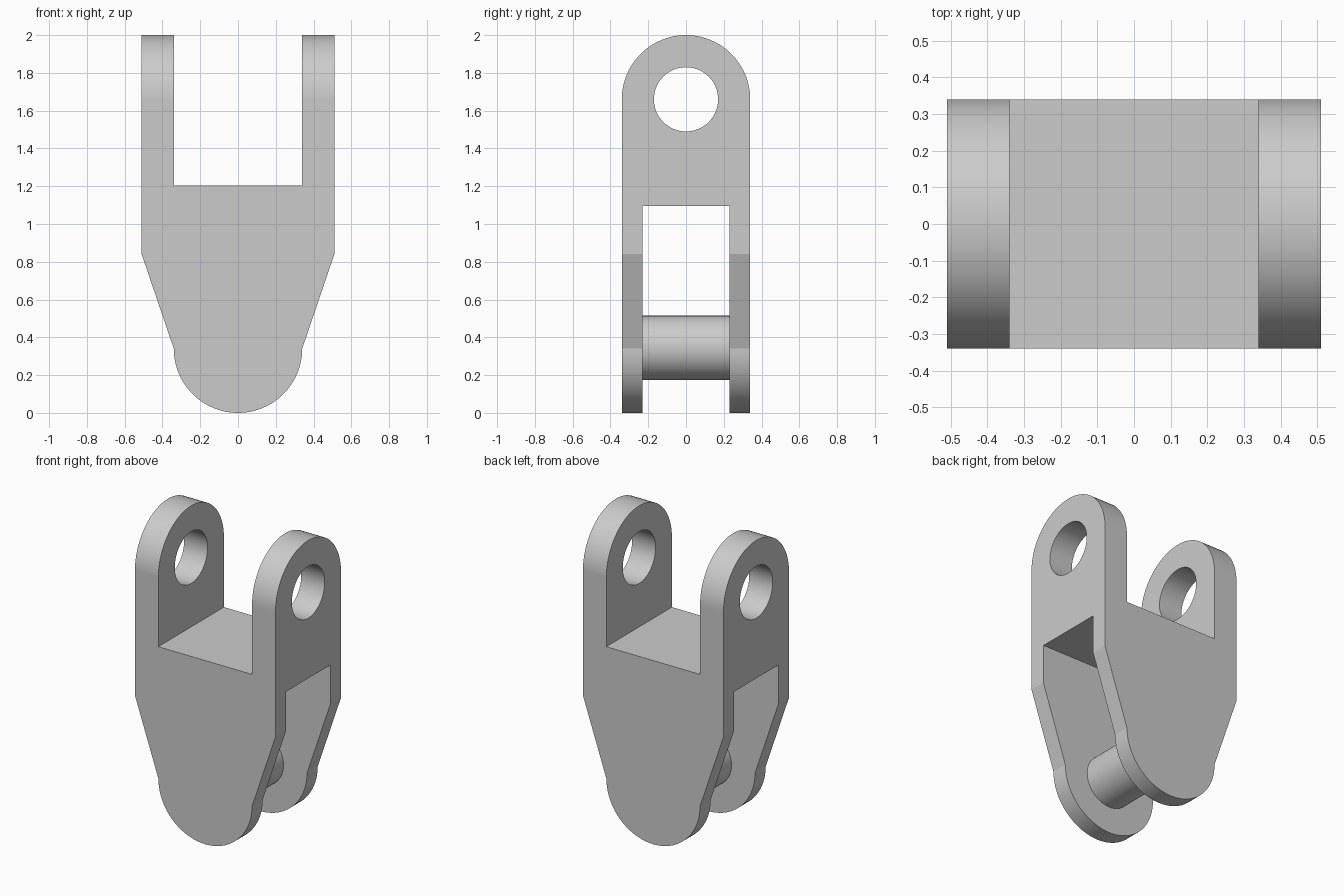
import bpy
import bmesh
from math import pi, sin, cos, radians
from mathutils import Vector

if "Cube" in bpy.data.objects:
    bpy.data.objects.remove(bpy.data.objects["Cube"], do_unlink=True)

R = 0.34        # rounded end radius, also half the fork opening
HALF_W = 0.51   # half the overall width
PIN_R = 0.17
EAR_Z = 2 - R   # centre of the ear holes

grey = bpy.data.materials.new("plain_grey")
grey.use_nodes = True
grey.diffuse_color = (0.6, 0.6, 0.6, 1)
grey.node_tree.nodes["Principled BSDF"].inputs["Base Color"].default_value = (0.6, 0.6, 0.6, 1)


def arc(cz, r, start, end, n):
    return [(r * cos(start + (end - start) * i / n), cz + r * sin(start + (end - start) * i / n))
            for i in range(n + 1)]


def prism(name, profile, axis, half):
    """Extrude a (horizontal, z) profile symmetrically along x or y."""
    def place(h, z, d):
        return Vector((h, d, z)) if axis == "y" else Vector((d, h, z))
    bm = bmesh.new()
    face = bm.faces.new([bm.verts.new(place(h, z, -half)) for h, z in profile])
    ext = bmesh.ops.extrude_face_region(bm, geom=[face])
    moved = [v for v in ext["geom"] if isinstance(v, bmesh.types.BMVert)]
    bmesh.ops.translate(bm, verts=moved, vec=place(0, 0, 2 * half))
    bmesh.ops.recalc_face_normals(bm, faces=bm.faces)
    mesh = bpy.data.meshes.new(name)
    bm.to_mesh(mesh)
    bm.free()
    mesh.materials.append(grey)
    obj = bpy.data.objects.new(name, mesh)
    bpy.context.collection.objects.link(obj)
    return obj


def combine(target, tool, operation):
    """Apply a boolean and discard the tool."""
    mod = target.modifiers.new(operation.lower(), "BOOLEAN")
    mod.operation, mod.solver, mod.object = operation, "EXACT", tool
    bpy.context.view_layer.objects.active = target
    bpy.ops.object.modifier_apply(modifier=mod.name)
    bpy.data.objects.remove(tool, do_unlink=True)


def circle(cz, r):
    return arc(cz, r, 0, 2 * pi, 64)[:-1]


def box(half, low, high):
    return [(-half, low), (half, low), (half, high), (-half, high)]


# Fork outline: rounded foot, tapered shoulders and two upright ears
shoulder = [(HALF_W, 0.84), (HALF_W, 2.2), (R, 2.2), (R, 1.205)]
outline = arc(R, R, pi, 2 * pi, 40) + shoulder + [(-x, z) for x, z in reversed(shoulder)]
clevis = prism("clevis_body", outline, "y", 0.6)

# Rounded ear tops, seen from the side
ears = prism("ear_outline", [(-R, -0.2), (R, -0.2)] + arc(EAR_Z, R, 0, pi, 40), "x", 0.8)
combine(clevis, ears, "INTERSECT")

# Ear holes and the lower slot
combine(clevis, prism("hole_cutter", circle(EAR_Z, PIN_R), "x", 0.8), "DIFFERENCE")
combine(clevis, prism("slot_cutter", box(0.23, -0.3, 1.095), "x", 0.8), "DIFFERENCE")

# Pin joining the two lower plates
pin = prism("lower_pin", circle(0.345, PIN_R), "y", 0.25)

# Smooth the round walls, keep the corners crisp
for obj in (clevis, pin):
    bpy.ops.object.select_all(action="DESELECT")
    obj.select_set(True)
    bpy.context.view_layer.objects.active = obj
    bpy.ops.object.shade_smooth_by_angle(angle=radians(15))
    weighted = obj.modifiers.new("even_shading", "WEIGHTED_NORMAL")
    weighted.keep_sharp = True
